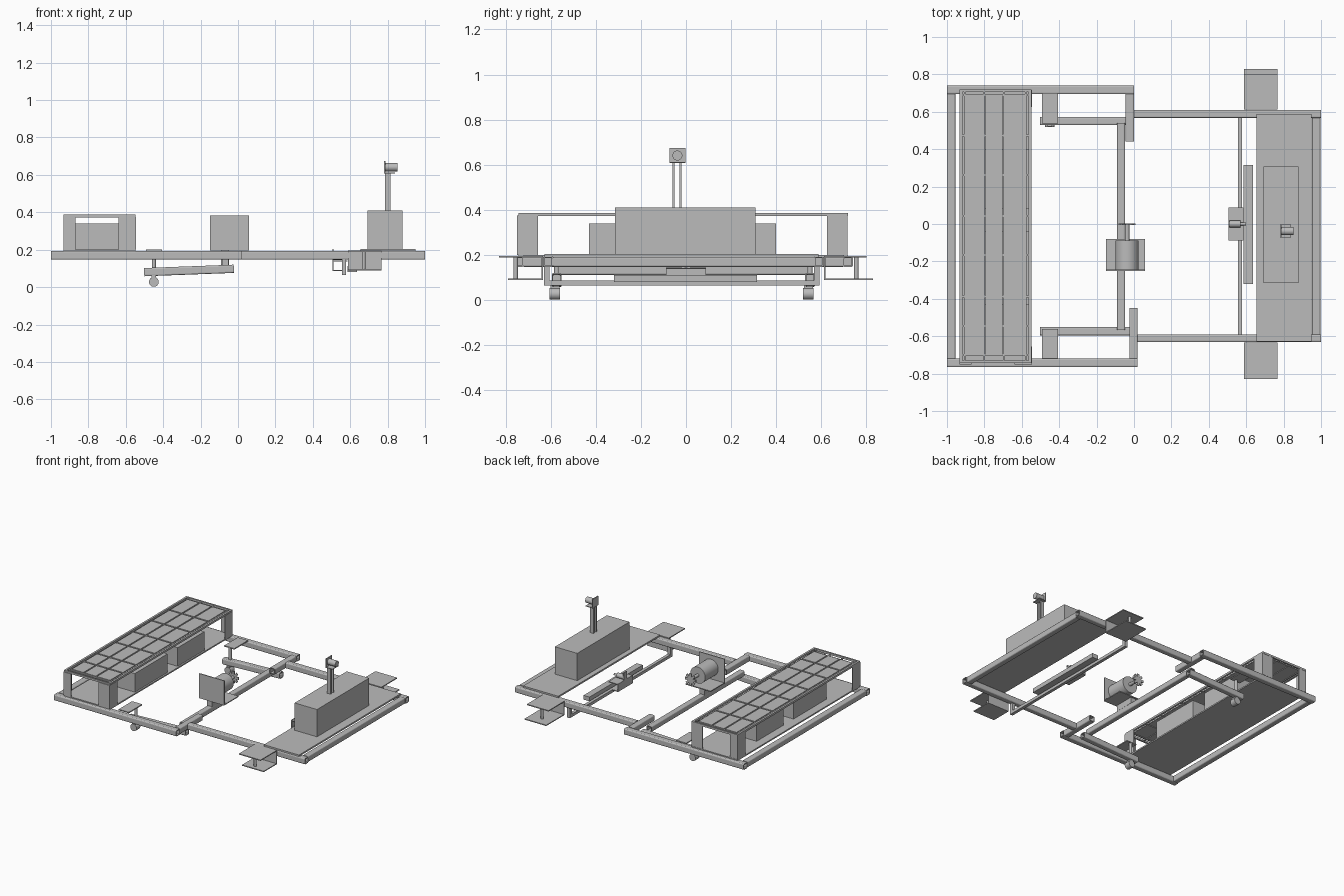
import bpy
import bmesh
from math import pi, atan2
from mathutils import Matrix, Vector

old = bpy.data.objects.get("Cube")
if old:
    bpy.data.objects.remove(old)

GREY = (0.5, 0.5, 0.5, 1)
mat = bpy.data.materials.new("plain grey")
mat.use_nodes = True
mat.diffuse_color = GREY
mat.node_tree.nodes["Principled BSDF"].inputs["Base Color"].default_value = GREY


def finish(name, bm):
    mesh = bpy.data.meshes.new(name)
    bmesh.ops.recalc_face_normals(bm, faces=bm.faces)
    bm.to_mesh(mesh)
    bm.free()
    mesh.materials.append(mat)
    ob = bpy.data.objects.new(name, mesh)
    bpy.context.collection.objects.link(ob)
    return ob


def add_box(bm, x, y, z):
    size = [b - a for a, b in (x, y, z)]
    mid = [(a + b) / 2 for a, b in (x, y, z)]
    m = Matrix.Translation(mid) @ Matrix.Diagonal((*size, 1))
    return bmesh.ops.create_cube(bm, size=1, matrix=m)


def box(name, x, y, z):
    bm = bmesh.new()
    add_box(bm, x, y, z)
    return finish(name, bm)


def tube(name, x, y, z, axis):
    """Square tube with rounded edges and open ends, along one axis."""
    bm = bmesh.new()
    add_box(bm, x, y, z)
    along = [e for e in bm.edges
             if abs((e.verts[0].co - e.verts[1].co).normalized()[axis]) > 0.9]
    bmesh.ops.bevel(bm, geom=along, offset=0.008, segments=3, profile=0.5, affect='EDGES')
    bm.normal_update()
    ends = [f for f in bm.faces if abs(f.normal[axis]) > 0.9]
    for f in ends:
        inward = -f.normal.copy()
        bmesh.ops.inset_region(bm, faces=[f], thickness=0.006)
        hole = bmesh.ops.extrude_face_region(bm, geom=[f])
        bmesh.ops.delete(bm, geom=[f], context='FACES')
        verts = [v for v in hole["geom"] if isinstance(v, bmesh.types.BMVert)]
        bmesh.ops.translate(bm, verts=verts, vec=inward * 0.08)
    return finish(name, bm)


def cylinder(name, centre, radius, length, axis, sides=32):
    bm = bmesh.new()
    turn = Vector((0, 0, 1)).rotation_difference(Vector(axis)).to_matrix().to_4x4()
    bmesh.ops.create_cone(bm, cap_ends=True, segments=sides, radius1=radius, radius2=radius,
                          depth=length, matrix=Matrix.Translation(centre) @ turn)
    for f in bm.faces:
        f.smooth = len(f.verts) == 4
    for e in bm.edges:
        e.smooth = all(len(f.verts) == 4 for f in e.link_faces)
    return finish(name, bm)


# Main frame
LEVEL = (0.147, 0.192)
tube("left_rear_rail", (-1, 0), (0.695, 0.74), LEVEL, 0)
tube("right_rear_rail", (-1, 0.02), (-0.765, -0.72), LEVEL, 0)
tube("rear_cross_rail", (-1, -0.955), (-0.72, 0.695), LEVEL, 1)
tube("left_front_rail", (0, 1), (0.567, 0.61), LEVEL, 0)
tube("right_front_rail", (0.02, 1), (-0.632, -0.59), LEVEL, 0)
tube("front_cross_rail", (0.952, 0.997), (-0.59, 0.567), LEVEL, 1)
tube("left_stub_rail", (-0.045, 0), (0.44, 0.695), LEVEL, 1)
tube("right_stub_rail", (-0.025, 0.02), (-0.72, -0.45), LEVEL, 1)

# Panel stand: base, corner angle legs and storage boxes
box("panel_base", (-0.933, -0.548), (-0.743, 0.718), (0.19, 0.2))
for side, y0, inner in (("right", -0.75, -0.655), ("left", 0.716, 0.625)):
    for end, x0, x1 in (("rear", -0.933, -0.87), ("front", -0.546, -0.64)):
        bm = bmesh.new()
        dy = 0.006 if inner > y0 else -0.006
        dx = 0.006 if x1 > x0 else -0.006
        z = (0.2, 0.376)
        add_box(bm, sorted((x0, x1)), sorted((y0, y0 + dy)), z)
        add_box(bm, sorted((x0, x0 + dx)), sorted((y0, inner)), z)
        finish(f"{side}_{end}_panel_leg", bm)
box("left_storage_box", (-0.87, -0.56), (0.08, 0.4), (0.2, 0.34))
box("right_storage_box", (-0.87, -0.56), (-0.43, -0.04), (0.2, 0.34))

# Panel: outer frame, dividers and cells
bm = bmesh.new()
TOP = (0.372, 0.387)
for x in ((-0.933, -0.918), (-0.563, -0.548)):
    add_box(bm, x, (-0.743, 0.718), TOP)
for y in ((-0.743, -0.73), (0.705, 0.718)):
    add_box(bm, (-0.918, -0.563), y, TOP)
finish("panel_frame", bm)
rows = [0.69, 0.473, 0.262, 0.043, -0.166, -0.388, -0.545, -0.7]
cols = [-0.906, -0.8, -0.697, -0.578]
cells, bars = bmesh.new(), bmesh.new()
for y1, y0 in zip(rows, rows[1:]):
    for x0, x1 in zip(cols, cols[1:]):
        add_box(cells, (x0 + 0.005, x1 - 0.005), (y0 + 0.006, y1 - 0.006), (0.376, 0.384))
for y in rows:
    add_box(bars, (-0.918, -0.563), (y - 0.005, y + 0.005), (0.372, 0.379))
for x in cols:
    add_box(bars, (x - 0.004, x + 0.004), (-0.73, 0.705), (0.372, 0.379))
finish("panel_cells", cells)
finish("panel_dividers", bars)

# Trailing arms with rollers
for side, y, edge in (("left", 0.55, 0.7), ("right", -0.573, -0.72)):
    arm = tube(f"{side}_arm", (-0.24, 0.24), (-0.022, 0.022), (-0.022, 0.022), 0)
    arm.location = (-0.262, y, 0.089)
    arm.rotation_euler = (0, -atan2(0.018, 0.48), 0)
    inner = y - 0.012 if y > 0 else y + 0.012
    box(f"{side}_arm_plate", (-0.492, -0.407), sorted((inner, edge)), (0.192, 0.2))
    cylinder(f"{side}_arm_post", (-0.45, y, 0.146), 0.011, 0.095, (0, 0, 1), 16)
    cylinder(f"{side}_roller", (-0.45, y - 0.008, 0.028), 0.026, 0.046, (0, 1, 0))
    box(f"{side}_roller_bracket", (-0.462, -0.438), (y - 0.028, y + 0.012), (0.05, 0.064))
tube("middle_crossbar", (-0.09, -0.048), (-0.567, 0.54), (0.112, 0.154), 1)

# Centre motor on an angle bracket
box("motor_mount_plate", (-0.15, 0.06), (-0.25, -0.243), (0.196, 0.382))
box("motor_base_plate", (-0.15, 0.06), (-0.243, -0.08), (0.196, 0.203))
box("motor_support", (-0.09, -0.048), (-0.24, -0.09), (0.15, 0.197))
cylinder("motor_body", (-0.037, -0.165, 0.29), 0.062, 0.156, (0, 1, 0))
cylinder("motor_shaft", (-0.037, -0.043, 0.29), 0.012, 0.09, (0, 1, 0), 16)
bm = bmesh.new()
for i in range(4):
    part = add_box(bm, (-0.045, 0.045), (-0.004, 0.004), (-0.009, 0.009))
    bmesh.ops.rotate(bm, verts=part["verts"], cent=(0, 0, 0),
                     matrix=Matrix.Rotation(i * pi / 4, 3, 'Y'))
finish("motor_rotor", bm).location = (-0.037, -0.002, 0.29)

# Front deck, control box and camera mast
box("front_deck", (0.655, 0.948), (-0.627, 0.588), (0.192, 0.204))
box("control_box", (0.693, 0.88), (-0.315, 0.307), (0.204, 0.41))
for side, y in (("left", -0.024), ("right", -0.055)):
    box(f"{side}_mast_strip", (0.785, 0.815), (y - 0.004, y + 0.004), (0.41, 0.61))
box("camera_back_plate", (0.781, 0.788), (-0.073, -0.003), (0.607, 0.675))
box("camera_floor", (0.788, 0.84), (-0.073, -0.003), (0.607, 0.612))
cylinder("camera_barrel", (0.82, -0.038, 0.641), 0.022, 0.066, (1, 0, 0))

# Outer channel brackets
for side, s, web, top, low in (("left", 1, 0.612, 0.8, 0.828), ("right", -1, 0.634, 0.828, 0.79)):
    bm = bmesh.new()
    x = (0.587, 0.768)
    add_box(bm, x, sorted((s * web, s * top)), (0.188, 0.195))
    add_box(bm, x, sorted((s * web, s * low)), (0.089, 0.096))
    add_box(bm, x, sorted((s * web, s * (web + 0.006))), (0.096, 0.188))
    finish(f"{side}_bracket", bm)
    cylinder(f"{side}_bracket_post", (0.672, s * 0.755, 0.142), 0.01, 0.094, (0, 0, 1), 16)

# Hanging bar and sliding carriage
box("hanger_bar", (0.555, 0.578), (-0.63, 0.592), (0.066, 0.088))
for side, y in (("left", 0.58), ("right", -0.618)):
    box(f"{side}_hanger_upright", (0.555, 0.578), (y - 0.012, y + 0.012), (0.088, 0.15))
box("slide_rail", (0.585, 0.635), (-0.32, 0.315), (0.08, 0.112))
box("carriage_face", (0.505, 0.511), (-0.088, 0.088), (0.085, 0.145))
box("carriage_top", (0.511, 0.585), (-0.088, 0.088), (0.137, 0.143))
box("carriage_bottom", (0.511, 0.556), (-0.088, 0.088), (0.085, 0.091))
box("carriage_fin", (0.505, 0.511), (-0.02, 0.02), (0.145, 0.203))
cylinder("carriage_motor", (0.54, 0, 0.162), 0.018, 0.06, (1, 0, 0), 24)
cylinder("carriage_shaft", (0.583, 0, 0.162), 0.008, 0.03, (1, 0, 0), 16)
